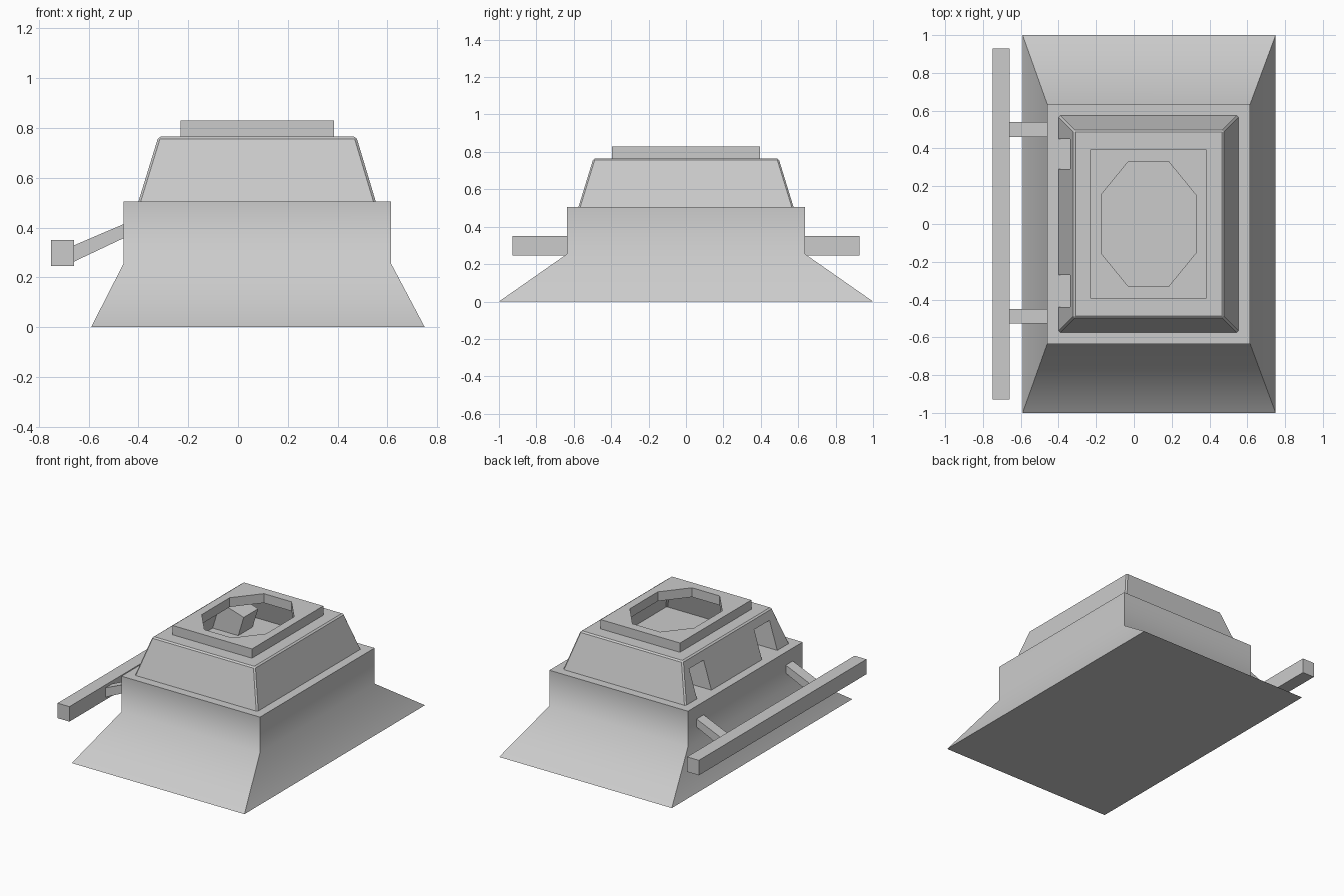
import bpy, bmesh, math
from mathutils import Vector

cube = bpy.data.objects.get("Cube")
if cube:
    bpy.data.objects.remove(cube, do_unlink=True)

grey = bpy.data.materials.new("plain grey")
grey.use_nodes = True
grey.diffuse_color = (0.6, 0.6, 0.6, 1)
grey.node_tree.nodes["Principled BSDF"].inputs["Base Color"].default_value = (0.6, 0.6, 0.6, 1)


def finish(bm, name, smooth_angle=None):
    bmesh.ops.recalc_face_normals(bm, faces=bm.faces[:])
    me = bpy.data.meshes.new(name)
    bm.to_mesh(me)
    bm.free()
    me.materials.append(grey)
    if smooth_angle:
        me.shade_smooth()
        me.set_sharp_from_angle(angle=math.radians(smooth_angle))
    ob = bpy.data.objects.new(name, me)
    bpy.context.collection.objects.link(ob)
    return ob


def rect(x0, x1, y, z):
    return [(x0, -y, z), (x1, -y, z), (x1, y, z), (x0, y, z)]


def octagon(z):
    cx, cy = 0.077, 0.0
    half = [(0.25, 0.155), (0.107, 0.33)]
    pts = half + [(-x, y) for x, y in reversed(half)]
    pts += [(-x, -y) for x, y in pts]
    return [(cx + x, cy + y, z) for x, y in pts]


def ring(bm, points):
    return [bm.verts.new(p) for p in points]


def loft(bm, rings):
    for a, b in zip(rings, rings[1:]):
        for i in range(len(a)):
            j = (i + 1) % len(a)
            bm.faces.new((a[i], a[j], b[j], b[i]))


def fill_between(bm, outer, inner):
    edges = []
    for loop in (outer, inner):
        for i, v in enumerate(loop):
            pair = (v, loop[(i + 1) % len(loop)])
            edges.append(bm.edges.get(pair) or bm.edges.new(pair))
    bmesh.ops.triangle_fill(bm, use_beauty=True, edges=edges, normal=(0, 0, 1))


# Flared base with a flat ledge on top
bm = bmesh.new()
rings = [ring(bm, rect(-0.59, 0.75, 1.0, 0)),
         ring(bm, rect(-0.46, 0.615, 0.635, 0.255)),
         ring(bm, rect(-0.46, 0.615, 0.635, 0.505))]
loft(bm, rings)
bm.faces.new(rings[0])
bm.faces.new(rings[-1])
finish(bm, "flared_base", 62)

# Hollow tapered housing with two pockets in its right wall
LOW, LINTEL, HIGH = 0.505, 0.70, 0.765


def housing_ring(z):
    t = (z - LOW) / (HIGH - LOW)
    corners = rect(-0.40 + 0.08 * t, 0.553 - 0.078 * t, 0.575 - 0.08 * t, z)
    return corners + [(corners[0][0], y, z) for y in (0.45, 0.29, -0.27, -0.44)]


bm = bmesh.new()
rings = [ring(bm, housing_ring(z)) for z in (LOW, LINTEL, HIGH)]
loft(bm, rings)
fill_between(bm, rings[-1], ring(bm, octagon(HIGH)))
bmesh.ops.recalc_face_normals(bm, faces=bm.faces[:])
bm.normal_update()
corners = [e for e in bm.edges if len(e.link_faces) == 2 and e.calc_face_angle() > 0.9]
bmesh.ops.bevel(bm, geom=corners, offset=0.009, segments=1, affect='EDGES')
bm.normal_update()
pockets = []
for f in bm.faces:
    c = f.calc_center_median()
    if abs(f.normal.x) > 0.9 and c.x < -0.3 and c.z < 0.65 and abs(abs(c.y) - 0.36) < 0.04:
        pockets.append(f)
inward = Vector((0.26, 0, -0.08)).normalized() * 0.19
for f in bmesh.ops.extrude_discrete_faces(bm, faces=pockets)["faces"]:
    bmesh.ops.translate(bm, verts=f.verts[:], vec=inward)
finish(bm, "tapered_housing")

# Raised hatch collar with an eight-sided opening
bm = bmesh.new()
outer = [ring(bm, rect(-0.23, 0.385, 0.395, z)) for z in (HIGH, 0.83)]
inner = [ring(bm, octagon(z)) for z in (HIGH, 0.83)]
loft(bm, outer)
loft(bm, inner)
for o, i in zip(outer, inner):
    fill_between(bm, o, i)
finish(bm, "hatch_collar")

# Side rail
bm = bmesh.new()
rings = [ring(bm, rect(-0.75, -0.658, 0.928, z)) for z in (0.245, 0.35)]
loft(bm, rings)
for r in rings:
    bm.faces.new(r)
finish(bm, "side_rail")

# Sloping arms that carry the rail
profile = [(-0.67, 0.258), (-0.45, 0.362), (-0.45, 0.418), (-0.67, 0.324)]
for name, y in (("front_arm", -0.488), ("back_arm", 0.5)):
    bm = bmesh.new()
    rings = [ring(bm, [(x, y + s, z) for x, z in profile]) for s in (-0.039, 0.039)]
    loft(bm, rings)
    for r in rings:
        bm.faces.new(r)
    finish(bm, name)
